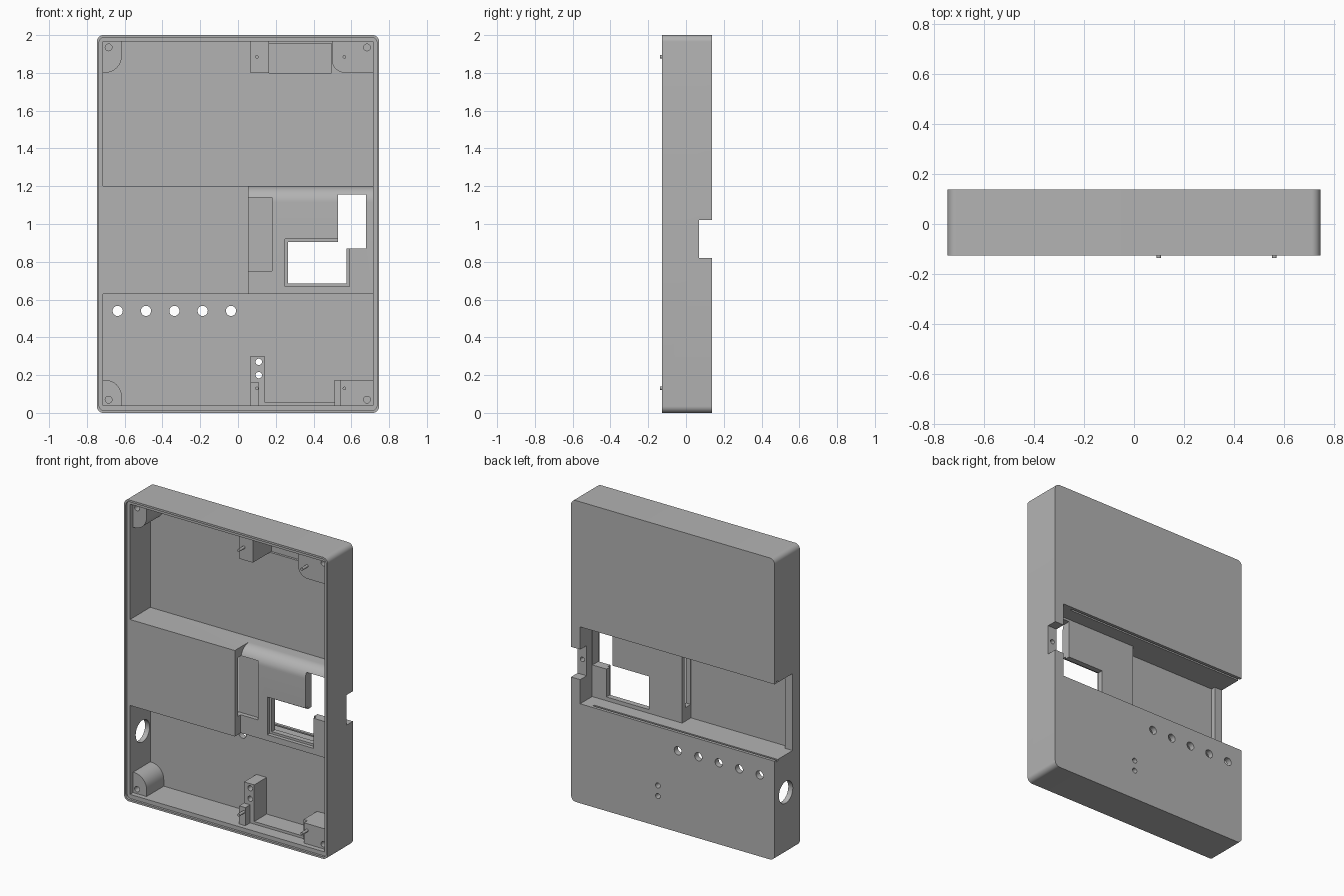
import bpy, bmesh, math
from math import cos, sin, pi

if "Cube" in bpy.data.objects:
    bpy.data.objects.remove(bpy.data.objects["Cube"])

grey = bpy.data.materials.new("plain_grey")
grey.use_nodes = True
grey.diffuse_color = (0.45, 0.45, 0.45, 1)
grey.node_tree.nodes["Principled BSDF"].inputs["Base Color"].default_value = grey.diffuse_color

FRONT, BACK, LEDGE, BOSS = -0.127, 0.138, -0.112, -0.08
HALF, INNER, FLOOR = 0.747, 0.714, 0.1


def prism(name, pts, lo, hi, axis="y"):
    """Extrude a 2D outline: (x, z) along y, or (y, z) along x."""
    place = (lambda p, d: (p[0], d, p[1])) if axis == "y" else (lambda p, d: (d, p[0], p[1]))
    bm = bmesh.new()
    a = [bm.verts.new(place(p, lo)) for p in pts]
    b = [bm.verts.new(place(p, hi)) for p in pts]
    bm.faces.new(a)
    bm.faces.new(b)
    for i in range(len(pts)):
        j = (i + 1) % len(pts)
        bm.faces.new((a[i], a[j], b[j], b[i]))
    bmesh.ops.recalc_face_normals(bm, faces=bm.faces)
    mesh = bpy.data.meshes.new(name)
    bm.to_mesh(mesh)
    bm.free()
    mesh.materials.append(grey)
    ob = bpy.data.objects.new(name, mesh)
    bpy.context.collection.objects.link(ob)
    return ob


def outline(x0, x1, z0, z1, radii=(0, 0, 0, 0)):
    """Rectangle with a radius per corner, from lower left anticlockwise."""
    pts = []
    corners = [(x0, z0, 1, 1), (x1, z0, -1, 1), (x1, z1, -1, -1), (x0, z1, 1, -1)]
    for k, ((x, z, sx, sz), r) in enumerate(zip(corners, radii)):
        if r == 0:
            pts.append((x, z))
            continue
        for i in range(9):
            t = pi + k * pi / 2 + i * pi / 16
            pts.append((x + sx * r + r * cos(t), z + sz * r + r * sin(t)))
    return pts


def box(name, x0, x1, y0, y1, z0, z1, radii=(0, 0, 0, 0)):
    return prism(name, outline(x0, x1, z0, z1, radii), y0, y1)


def rod(name, u, z, r, lo, hi, axis="y"):
    pts = [(u + r * cos(i * pi / 12), z + r * sin(i * pi / 12)) for i in range(24)]
    return prism(name, pts, lo, hi, axis)


def cut(target, *cutters):
    for c in cutters:
        mod = target.modifiers.new("cut", "BOOLEAN")
        mod.operation, mod.solver, mod.object = "DIFFERENCE", "EXACT", c
        bpy.context.view_layer.objects.active = target
        bpy.ops.object.modifier_apply(modifier=mod.name)
        bpy.data.objects.remove(c)


def finish(ob):
    bpy.ops.object.select_all(action="DESELECT")
    ob.select_set(True)
    bpy.context.view_layer.objects.active = ob
    bpy.ops.object.shade_smooth_by_angle(angle=math.radians(30))


# Case: rounded slab, lid step and the two main cavities
case = box("case", -HALF, HALF, FRONT, BACK, 0, 2, (0.035,) * 4)
cut(case,
    box("lid_step", -0.735, 0.735, -0.3, LEDGE, 0.013, 1.987, (0.025,) * 4),
    box("upper_cavity", -INNER, INNER, -0.3, FLOOR, 1.2, 1.965),
    box("lower_cavity", -INNER, INNER, -0.3, FLOOR, 0.04, 0.63))

# Lower shelf on one side of the middle block, with a rounded top edge
r, cy, cz = 0.085, 0.035, 1.115
shelf = [(-0.3, 0.6), (cy - r, 0.6)]
shelf += [(cy - r * cos(i * pi / 24), cz + r * sin(i * pi / 24)) for i in range(13)]
shelf += [(cy, 1.25), (-0.3, 1.25)]
cut(case, prism("shelf", shelf, 0.055, INNER, "x"))

# Rear compartment: deep side, shallow side, open end and cover grooves
cut(case,
    box("deep_bay", -0.69, 0.02, BOSS, 0.3, 0.66, 1.17),
    box("shallow_bay", 0.01, 0.68, 0.012, 0.3, 0.66, 1.17),
    box("open_end", -0.9, -0.68, -0.05, 0.3, 0.66, 1.17),
    box("cover_groove", -0.9, 0.6, 0.105, 0.118, 0.648, 1.182))

# Windows, side pocket and latch notch
cut(case,
    box("window_step", 0.25, 0.59, -0.3, -0.025, 0.67, 0.92),
    box("low_window", 0.265, 0.575, -0.3, 0.05, 0.685, 0.905),
    box("high_window", 0.53, 0.678, -0.3, 0.05, 0.87, 1.155),
    box("pocket", 0.0, 0.18, BOSS + 0.002, -0.022, 0.75, 1.14),
    box("latch_notch", 0.6, 0.9, 0.07, 0.3, 0.82, 1.02),
    rod("latch_hole", 0.712, 0.92, 0.015, -0.01, 0.2),
    box("display_pocket", 0.165, 0.495, 0, 0.115, 1.8, 1.955))

# Round holes in the back and the side wall
for i in range(5):
    cut(case, rod("button_hole", -0.637 + i * 0.15, 0.54, 0.027, 0, 0.3))
cut(case, rod("side_hole", 0.02, 0.41, 0.073, -0.9, -0.6, "x"))
wire_holes = (0.2, 0.27)
for z in wire_holes:
    cut(case, rod("wire_hole", 0.11, z, 0.017, 0, 0.3))

# Screw bosses in the corners
bosses = [
    box("upper_right_boss", -0.725, -0.615, BOSS, 0.12, 1.8, 1.975, (0, 0.09, 0, 0)),
    box("lower_right_boss", -0.725, -0.615, BOSS, 0.12, 0.03, 0.175, (0, 0, 0.09, 0)),
    box("upper_left_boss", 0.497, 0.725, BOSS, 0.12, 1.8, 1.975, (0.07, 0, 0, 0)),
    box("lower_left_boss", 0.54, 0.725, BOSS, 0.12, 0.03, 0.175)]
for boss, x, z in zip(bosses, (-0.685, -0.685, 0.683, 0.683), (1.935, 0.07, 1.935, 0.07)):
    cut(boss, rod("screw_hole", x, z, 0.018, -0.2, 0.05))

# Drilled post and the board supports
post = box("wire_post", 0.065, 0.14, -0.03, 0.105, 0.03, 0.3)
for z in wire_holes:
    cut(post, rod("wire_hole", 0.11, z, 0.017, -0.2, 0.3))
parts = [
    case, post, *bosses,
    box("upper_support", 0.065, 0.165, BOSS, 0.12, 1.8, 1.975),
    box("lower_support", 0.065, 0.11, BOSS, -0.02, 0.03, 0.16),
    box("boss_step", 0.51, 0.545, -0.04, 0.12, 0.03, 0.174),
    box("bottom_ledge", 0.13, 0.52, -0.03, 0.12, 0.03, 0.057)]

# Locating pegs
for x in (0.1, 0.563):
    for z in (0.13, 1.885):
        parts.append(rod("peg", x, z, 0.009, -0.137, -0.07))

for part in parts:
    finish(part)
